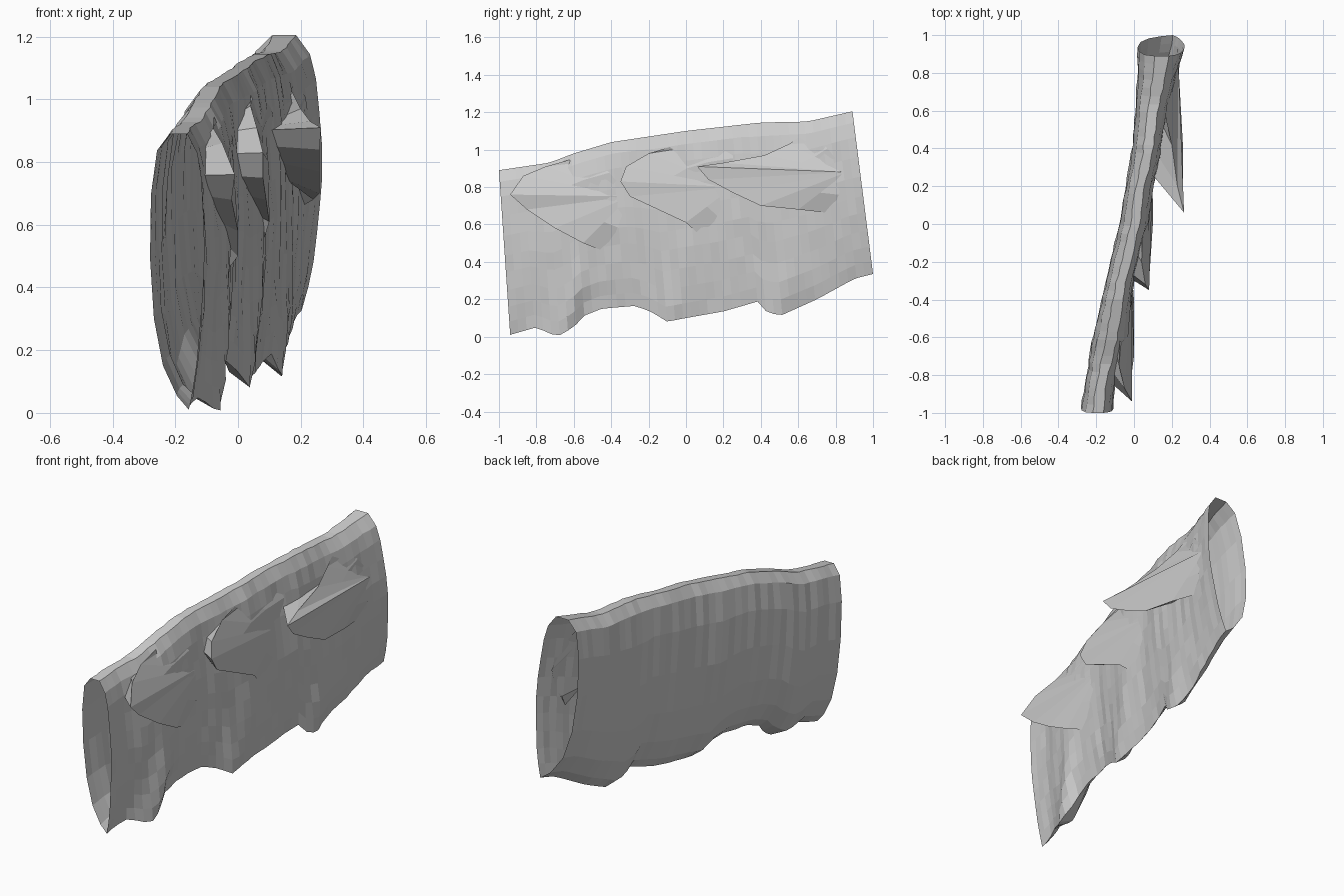
import bpy, bmesh, math, random
from mathutils import Vector
from mathutils.bvhtree import BVHTree

if "Cube" in bpy.data.objects:
    bpy.data.objects.remove(bpy.data.objects["Cube"])

random.seed(4)


def curve(pts, y):
    """Piecewise-linear profile lookup."""
    if y <= pts[0][0]:
        return pts[0][1]
    for (a, va), (b, vb) in zip(pts, pts[1:]):
        if y <= b:
            return va + (vb - va) * (y - a) / (b - a)
    return pts[-1][1]


def finish(name, bm):
    bmesh.ops.recalc_face_normals(bm, faces=bm.faces)
    me = bpy.data.meshes.new(name)
    bm.to_mesh(me)
    ob = bpy.data.objects.new(name, me)
    bpy.context.collection.objects.link(ob)
    return ob


# Outline of the slab along its length
top = [(-1, .89), (-.73, .93), (-.6, .98), (-.4, 1.04), (0, 1.1), (.4, 1.145), (.65, 1.15), (.89, 1.205)]
bottom = [(-.94, .01), (-.8, .05), (-.69, .0), (-.6, .05), (-.55, .11), (-.45, .15), (-.27, .165),
          (-.18, .13), (-.1, .08), (0, .1), (.2, .135), (.39, .19), (.42, .14), (.5, .11),
          (.7, .2), (.9, .31), (1, .335)]
left = [(-1, -.285), (-.6, -.22), (-.2, -.125), (0, -.08), (.4, -.01), (.8, .02), (1, .02)]
right = [(-1, -.11), (-.85, -.1), (-.6, -.03), (-.3, .0), (0, .08), (.2, .1), (.35, .14), (.6, .18), (1, .285)]
# Lens-shaped section: across, up
ring = [(.7, 0), (.48, .05), (.22, .16), (.06, .33), (0, .55), (.03, .78), (.15, .94), (.38, 1),
        (.7, 1), (.88, .93), (.95, .84), (.98, .72), (1, .6), (.99, .48), (.95, .38), (.9, .27),
        (.85, .17), (.78, .08)]
lobes = [(-.68, .05), (-.1, .03), (.47, .03)]

# Body: open-ended tube with slanted end planes
bm = bmesh.new()
rows = []
N = 44
for i in range(N + 1):
    u = i / N
    yt, yb = -1 + 1.89 * u, -.94 + 1.94 * u
    zt, zb = curve(top, yt), curve(bottom, yb)
    row = []
    for s, t in ring:
        y = yb + (yt - yb) * t
        z = zb + (zt - zb) * t
        xl, xr = curve(left, y), curve(right, y)
        x = xl + (xr - xl) * s
        if s > .65 and t < .45:           # root lobes low on the right side
            for c, a in lobes:
                x += a * math.exp(-((y - c - t * .3) / .09) ** 2) * (1 - t / .45)
        if 0 < i < N:
            x += random.uniform(-.004, .004)
        row.append(bm.verts.new((x, y, z)))
    rows.append(row)
for a, b in zip(rows, rows[1:]):
    for j in range(len(ring)):
        k = (j + 1) % len(ring)
        bm.faces.new((a[j], a[k], b[k], b[j]))
bm.normal_update()
wall_tree = BVHTree.FromBMesh(bm)
finish("body", bm)
bm.free()


def wall(y, z, inset=.015):
    hit = wall_tree.ray_cast(Vector((2, y, z)), Vector((-1, 0, 0)))[0]
    return Vector((hit.x - inset if hit else curve(right, y) - .05, y, z))


def flap(name, edge, root, recess):
    """Overhanging scale: free edge, swept-back top blending into the wall, and underside."""
    bm = bmesh.new()
    E = [Vector(p) for p in edge]
    E[0], E[-1] = wall(*E[0].yz), wall(*E[-1].yz)
    C = wall(*root, inset=.01)
    mids, base, outer = [], [], []
    for e in E:
        w = wall(*e.lerp(C, .45).yz, inset=0)
        m = e.lerp(C, .45)
        m.x = max(m.x, w.x + .004)
        b = e.lerp(C, recess)
        mids.append(bm.verts.new(m))
        base.append(bm.verts.new(wall(b.y, b.z)))
        outer.append(bm.verts.new(e))
    c = bm.verts.new(C)
    for i in range(len(E) - 1):
        bm.faces.new((outer[i], outer[i + 1], mids[i + 1], mids[i]))
        bm.faces.new((mids[i], mids[i + 1], c))
        bm.faces.new((outer[i + 1], outer[i], base[i], base[i + 1]))
    finish(name, bm)
    bm.free()


# Three scale-like flaps on the right side, tips facing forward
flap("front_flap", [(-.1, -.5, .98), (-.08, -.75, .91), (-.05, -.87, .86), (-.01, -.94, .76),
                    (-.02, -.85, .68), (0, -.7, .58), (0, -.55, .5), (-.01, -.42, .45)], (-.3, .75), .15)
flap("middle_flap", [(.06, .25, 1.08), (.04, 0, 1.04), (.04, -.2, .98), (.06, -.32, .91), (.08, -.35, .83),
                     (.08, -.3, .75), (.09, -.15, .68), (.1, 0, .61), (.09, .1, .52)], (.25, .8), .1)
flap("rear_flap", [(.15, .67, 1.11), (.17, .55, 1.03), (.2, .42, .97), (.23, .2, .93), (.265, .06, .91),
                   (.26, .12, .84), (.26, .25, .77), (.26, .4, .7), (.24, .6, .68), (.25, .78, .66)],
     (.86, .88), .25)
